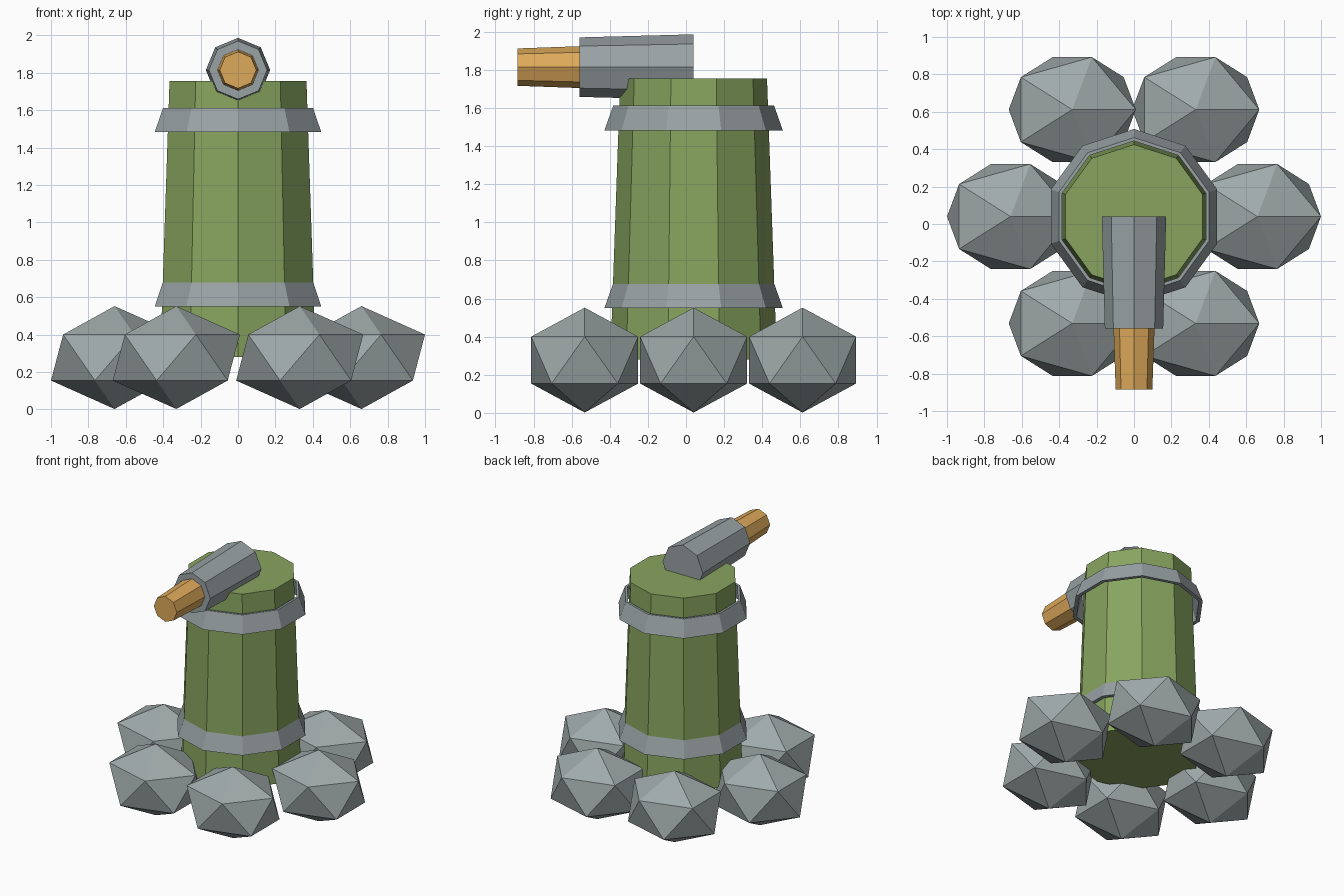
import bpy, bmesh, math
from mathutils import Matrix

if "Cube" in bpy.data.objects:
    bpy.data.objects.remove(bpy.data.objects["Cube"])

CY = 0.04  # shared centre of tower and boulders in y


def material(name, srgb):
    m = bpy.data.materials.new(name)
    lin = [((c / 255 + 0.055) / 1.055) ** 2.4 for c in srgb]
    m.diffuse_color = (*lin, 1)
    m.use_nodes = True
    m.node_tree.nodes["Principled BSDF"].inputs["Base Color"].default_value = m.diffuse_color
    return m


GREEN = material("green", (136, 164, 95))
METAL = material("metal_grey", (153, 162, 165))
STONE = material("stone_grey", (160, 170, 170))
GOLD = material("gold", (222, 170, 91))


def finish(bm, name, mat):
    bmesh.ops.recalc_face_normals(bm, faces=bm.faces)
    mesh = bpy.data.meshes.new(name)
    bm.to_mesh(mesh)
    bm.free()
    mesh.materials.append(mat)
    obj = bpy.data.objects.new(name, mesh)
    bpy.context.collection.objects.link(obj)
    return obj


def lathe(name, mat, profile, sides, closed=False):
    """Spin (radius, height) points about z, first vertex at +y; flat faces."""
    bm = bmesh.new()
    loops = []
    for r, h in profile:
        loops.append([bm.verts.new((r * math.sin(2 * math.pi * i / sides),
                                    r * math.cos(2 * math.pi * i / sides), h))
                      for i in range(sides)])
    pairs = list(zip(loops, loops[1:]))
    if closed:
        pairs.append((loops[-1], loops[0]))
    else:
        bm.faces.new(loops[0])
        bm.faces.new(loops[-1])
    for a, b in pairs:
        for i in range(sides):
            j = (i + 1) % sides
            bm.faces.new((a[i], a[j], b[j], b[i]))
    return finish(bm, name, mat)


# Tapered ten-sided tower
tower = lathe("tower", GREEN, [(0.437, 0.28), (0.385, 1.755)], 10)
tower.location.y = CY

# Two identical flared bands
for name, z in (("lower_band", 0.55), ("upper_band", 1.482)):
    band = lathe(name, METAL, [(0.468, 0), (0.422, 0.13), (0.404, 0.13), (0.44, 0)],
                 10, closed=True)
    band.location = (0, CY, z)

# Eight-sided gun barrel and muzzle, pointing to the front
for name, mat, prof in (("barrel", METAL, [(0.172, -0.04), (0.156, 0.56)]),
                        ("muzzle", GOLD, [(0.11, 0.55), (0.098, 0.885)])):
    part = lathe(name, mat, prof, 8)
    part.rotation_euler.x = math.pi / 2
    part.location.z = 1.814

# Ring of six faceted boulders round the foot
for k in range(6):
    a = k * math.pi / 3
    bm = bmesh.new()
    bmesh.ops.create_icosphere(bm, subdivisions=1, radius=1,
                               matrix=Matrix.Diagonal((0.38, 0.33, 0.275, 1)))
    rock = finish(bm, f"boulder_{k + 1}", STONE)
    rock.location = (0.66 * math.cos(a), CY + 0.66 * math.sin(a), 0.277)
